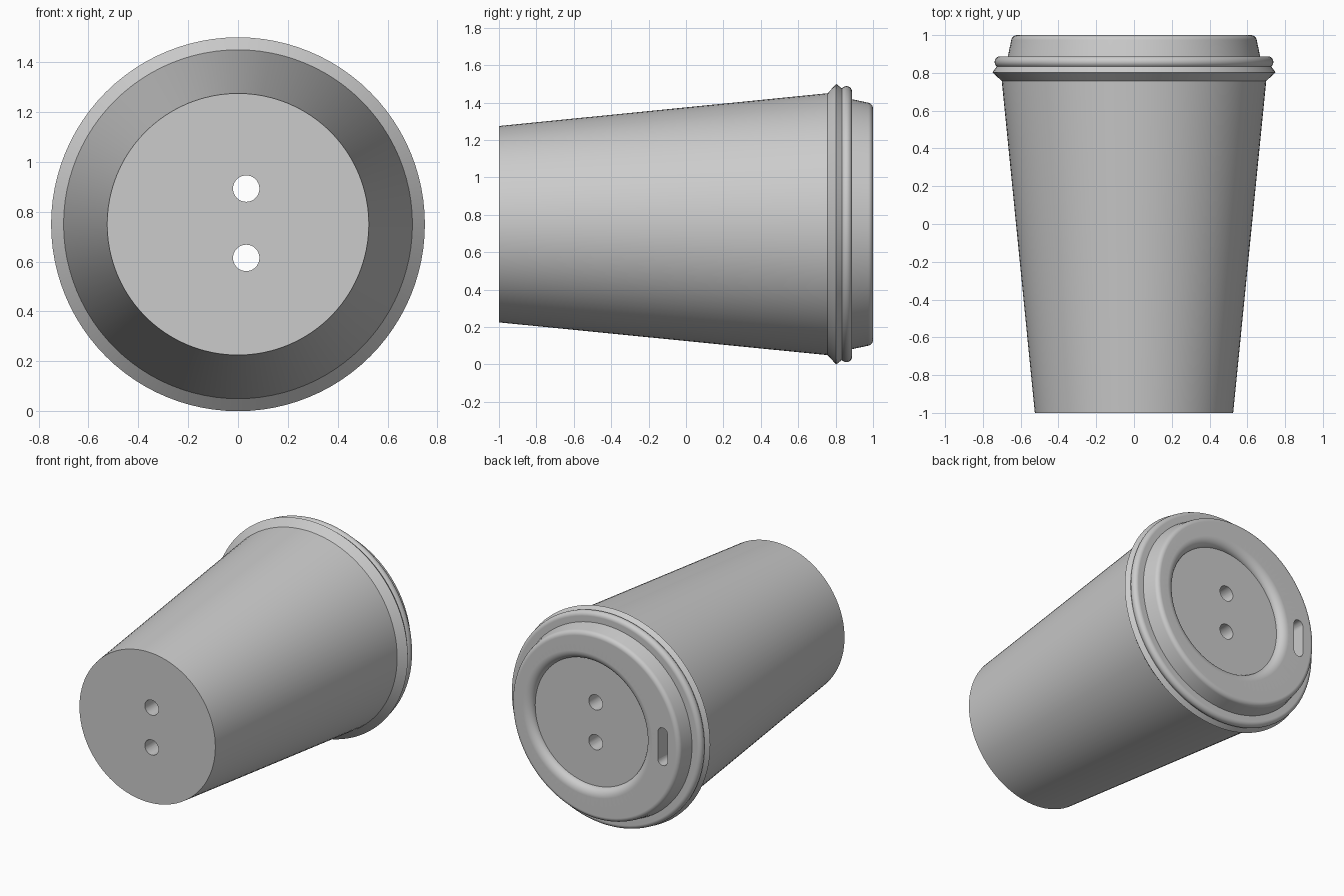
import bpy
import bmesh
from math import pi, sin, cos, radians
from mathutils import Vector

CENTRE_Z = 0.75
SEGMENTS = 96

if "Cube" in bpy.data.objects:
    bpy.data.objects.remove(bpy.data.objects["Cube"], do_unlink=True)

grey = bpy.data.materials.new("plain grey")
grey.use_nodes = True
grey.diffuse_color = (0.6, 0.6, 0.6, 1)
grey.node_tree.nodes["Principled BSDF"].inputs["Base Color"].default_value = (0.6, 0.6, 0.6, 1)


def add_object(name, bm):
    bmesh.ops.recalc_face_normals(bm, faces=bm.faces)
    mesh = bpy.data.meshes.new(name)
    bm.to_mesh(mesh)
    bm.free()
    mesh.materials.append(grey)
    obj = bpy.data.objects.new(name, mesh)
    bpy.context.collection.objects.link(obj)
    return obj


def arc(cx, cy, rx, ry, start, end, steps=8):
    angles = [radians(start + (end - start) * i / steps) for i in range(steps + 1)]
    return [(cx + rx * cos(a), cy + ry * sin(a)) for a in angles]


def revolve(name, profile, x=0.0, z=CENTRE_Z, steps=SEGMENTS):
    """Turn (radius, y) points around an axis along y."""
    bm = bmesh.new()
    verts = [bm.verts.new((x + r, y, z)) for r, y in profile]
    edges = [bm.edges.new(pair) for pair in zip(verts, verts[1:])]
    bmesh.ops.spin(bm, geom=verts + edges, cent=(x, 0, z), axis=(0, 1, 0),
                   angle=2 * pi, steps=steps)
    bmesh.ops.remove_doubles(bm, verts=bm.verts, dist=0.0001)
    return add_object(name, bm)


def cut(obj, cutters):
    for cutter in cutters:
        mod = obj.modifiers.new("cut", "BOOLEAN")
        mod.operation = "DIFFERENCE"
        mod.solver = "EXACT"
        mod.object = cutter
    graph = bpy.context.evaluated_depsgraph_get()
    mesh = bpy.data.meshes.new_from_object(obj.evaluated_get(graph))
    obj.modifiers.clear()
    obj.data = mesh


# Tapered cup body
cup_body = revolve("cup_body", [(0, -1), (0.525, -1), (0.70, 0.757), (0, 0.757)])

# Lid: pointed lip, rounded bead, ledge and raised top with a soft edge
lid_profile = [(0, 0.757), (0.70, 0.757), (0.75, 0.803), (0.727, 0.833)]
lid_profile += arc(0.708, 0.858, 0.03, 0.03, -50, 90, 12)
lid_profile += [(0.668, 0.888)]
lid_profile += arc(0.618, 0.97, 0.032, 0.03, 8, 90)
lid_profile += [(0, 1)]
lid = revolve("lid", lid_profile)

# Off-centre round recess with a rolled rim
recess = revolve("recess_cutter",
                 [(0, 0.95)] + arc(0.50, 0.95, 0.06, 0.05, 180, 90) + [(0.50, 1.1), (0, 1.1)],
                 x=0.06)

# Two straight holes through the whole cup
holes = [revolve("hole_cutter", [(0, -1.1), (0.053, -1.1), (0.053, 1.1), (0, 1.1)],
                 x=0.033, z=z, steps=32) for z in (0.615, 0.893)]

# Rounded drinking slot
bm = bmesh.new()
outline = arc(-0.52, 0.845, 0.037, 0.037, 0, 180) + arc(-0.52, 0.655, 0.037, 0.037, 180, 360)
face = bm.faces.new([bm.verts.new((x, 0.85, z)) for x, z in outline])
extruded = bmesh.ops.extrude_face_region(bm, geom=[face])["geom"]
bmesh.ops.translate(bm, vec=Vector((0, 0.25, 0)),
                    verts=[v for v in extruded if isinstance(v, bmesh.types.BMVert)])
slot = add_object("slot_cutter", bm)

cut(cup_body, holes)
cut(lid, [recess, slot] + holes)
for cutter in [recess, slot] + holes:
    bpy.data.objects.remove(cutter, do_unlink=True)

# Smooth shading with crisp edges
bpy.ops.object.select_all(action="DESELECT")
for obj in (cup_body, lid):
    obj.select_set(True)
bpy.context.view_layer.objects.active = lid
bpy.ops.object.shade_smooth_by_angle(angle=radians(30))
for obj in (cup_body, lid):
    mod = obj.modifiers.new("even_shading", "WEIGHTED_NORMAL")
    mod.keep_sharp = True
